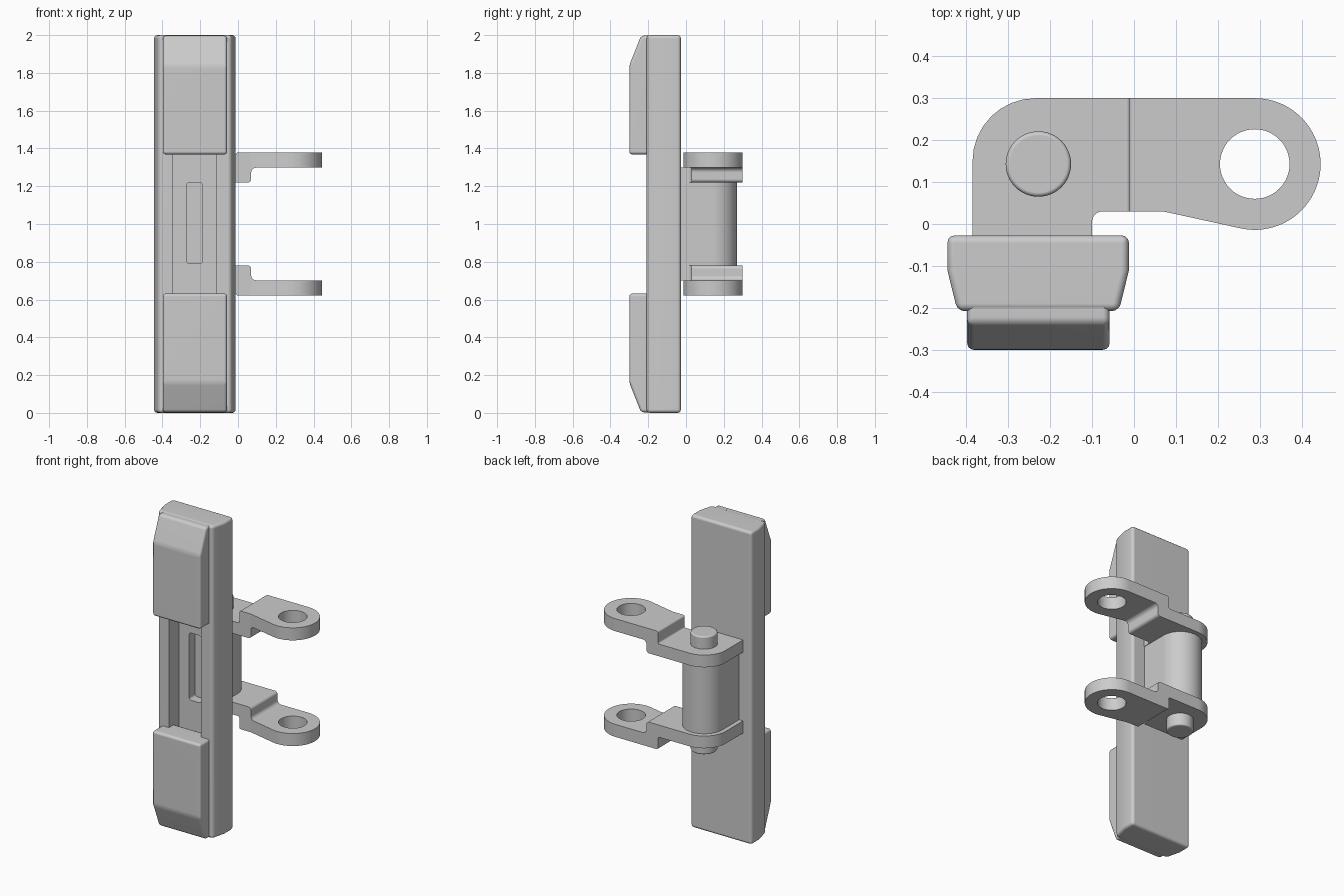
import bpy, bmesh, math
from mathutils import Vector

if "Cube" in bpy.data.objects:
    bpy.data.objects.remove(bpy.data.objects["Cube"])

MID = 1.0                     # everything is symmetric about z = 1
PIN = (-0.23, 0.143)          # pin axis
EYE = (0.288, 0.143, 0.157)   # link eye centre and radius


def fillet(corners, n=8):
    """Turn (u, v, radius) corners into a rounded outline."""
    out = []
    for i, (u, v, r) in enumerate(corners):
        p = Vector((u, v))
        if r == 0:
            out.append(p)
            continue
        a = (Vector(corners[i - 1][:2]) - p).normalized()
        b = (Vector(corners[(i + 1) % len(corners)][:2]) - p).normalized()
        half = a.angle(b) / 2
        t = r / math.tan(half)
        c = p + (a + b).normalized() * r / math.sin(half)
        s, e = (p + a * t - c).normalized(), (p + b * t - c).normalized()
        out += [c + s.slerp(e, k / n).normalized() * r for k in range(n + 1)]
    return out


def arc(cx, cy, r, a0, a1, n):
    return [(cx + r * math.cos(math.radians(a0 + (a1 - a0) * k / n)),
             cy + r * math.sin(math.radians(a0 + (a1 - a0) * k / n)), 0)
            for k in range(n + 1)]


def prism(name, corners, lo, hi, axis='z'):
    """Extrude an outline from lo to hi; the origin sits on the mirror plane."""
    place = {'z': lambda u, v, w: (u, v, w - MID),
             'y': lambda u, v, w: (u, w, v - MID),
             'x': lambda u, v, w: (w, u, v - MID)}[axis]
    bm = bmesh.new()
    face = bm.faces.new([bm.verts.new(place(u, v, lo)) for u, v in fillet(corners)])
    ext = bmesh.ops.extrude_face_region(bm, geom=[face])
    step = Vector(place(0, 0, hi)) - Vector(place(0, 0, lo))
    bmesh.ops.translate(bm, vec=step,
                        verts=[g for g in ext['geom'] if isinstance(g, bmesh.types.BMVert)])
    bmesh.ops.recalc_face_normals(bm, faces=bm.faces)
    mesh = bpy.data.meshes.new(name)
    bm.to_mesh(mesh)
    bm.free()
    obj = bpy.data.objects.new(name, mesh)
    obj.location.z = MID
    bpy.context.collection.objects.link(obj)
    bpy.context.view_layer.update()
    return obj


def modify(obj, kind, **settings):
    bpy.context.view_layer.objects.active = obj
    mod = obj.modifiers.new(kind.title(), kind)
    for key, value in settings.items():
        setattr(mod, key, value)
    bpy.ops.object.modifier_apply(modifier=mod.name)


def bevel(obj, width, limit=30):
    modify(obj, 'BEVEL', width=width, segments=3, limit_method='ANGLE',
           angle_limit=math.radians(limit))


def boolean(obj, tool, operation='DIFFERENCE'):
    modify(obj, 'BOOLEAN', object=tool, operation=operation, solver='EXACT')
    bpy.data.objects.remove(tool)


def finish(obj, mirror=False):
    if mirror:
        modify(obj, 'MIRROR', use_axis=(False, False, True))
    bpy.ops.object.select_all(action='DESELECT')
    obj.select_set(True)
    bpy.context.view_layer.objects.active = obj
    bpy.ops.object.shade_smooth_by_angle(angle=math.radians(35))
    modify(obj, 'WEIGHTED_NORMAL', keep_sharp=True)


def box(x0, x1, y0, y1, r=0):
    return [(x0, y0, r), (x1, y0, r), (x1, y1, r), (x0, y1, r)]


# Shoe body: tapered bar with an open channel and a slot in its floor
body = prism('shoe_body', [(-0.445, -0.027, 0), (-0.012, -0.027, 0), (-0.012, -0.11, 0),
                           (-0.036, -0.208, 0), (-0.421, -0.208, 0), (-0.445, -0.11, 0)], 0, 2)
bevel(body, 0.018)
boolean(body, prism('channel_cutter', box(-0.343, -0.117, -0.3, -0.105), 0.6, 1.4))
boolean(body, prism('slot_cutter', box(-0.272, -0.188, 0.79, 1.22, 0.015), -0.2, -0.045, 'y'))
finish(body)

# Rubber pads with sloped outer ends
pad = prism('pads', [(-0.15, 0.003, 0), (-0.15, 0.632, 0), (-0.3, 0.632, 0),
                     (-0.3, 0.16, 0), (-0.238, 0.003, 0)], -0.398, -0.058, 'x')
bevel(pad, 0.016, 15)
finish(pad, mirror=True)

# Barrel between the link plates
px, py = PIN
barrel = prism('barrel', [(px + 0.127, -0.04, 0)] + arc(px, py, 0.127, 0, 180, 32)
               + [(px - 0.127, -0.04, 0)], 0.77, 1.23)
finish(barrel)

# Link plates: plan outline intersected with the stepped side profile
ex, ey, er = EYE
link = prism('link_plates', [(-0.385, -0.04, 0), (-0.1, -0.04, 0), (-0.1, 0.03, 0.025),
                             (0.07, 0.03, 0.06)] + arc(ex, ey, er, -102, 90, 40)
             + [(-0.385, 0.3, 0.15)], 1.1, 1.5)
boolean(link, prism('step_profile', [(-0.5, 1.22, 0), (0.07, 1.22, 0.018), (0.07, 1.298, 0.025),
                                     (0.6, 1.298, 0), (0.6, 1.378, 0), (-0.012, 1.378, 0.012),
                                     (-0.012, 1.298, 0.01), (-0.5, 1.298, 0)], -0.2, 0.5, 'y'),
        'INTERSECT')
boolean(link, prism('eye_cutter', arc(ex, ey, 0.083, 0, 352.5, 47), 1.1, 1.5))
finish(link, mirror=True)

# Pin through barrel and plates
pin = prism('pin', arc(px + 0.002, py, 0.078, 0, 352.5, 47), 0.622, 1.378)
bevel(pin, 0.01)
finish(pin)
